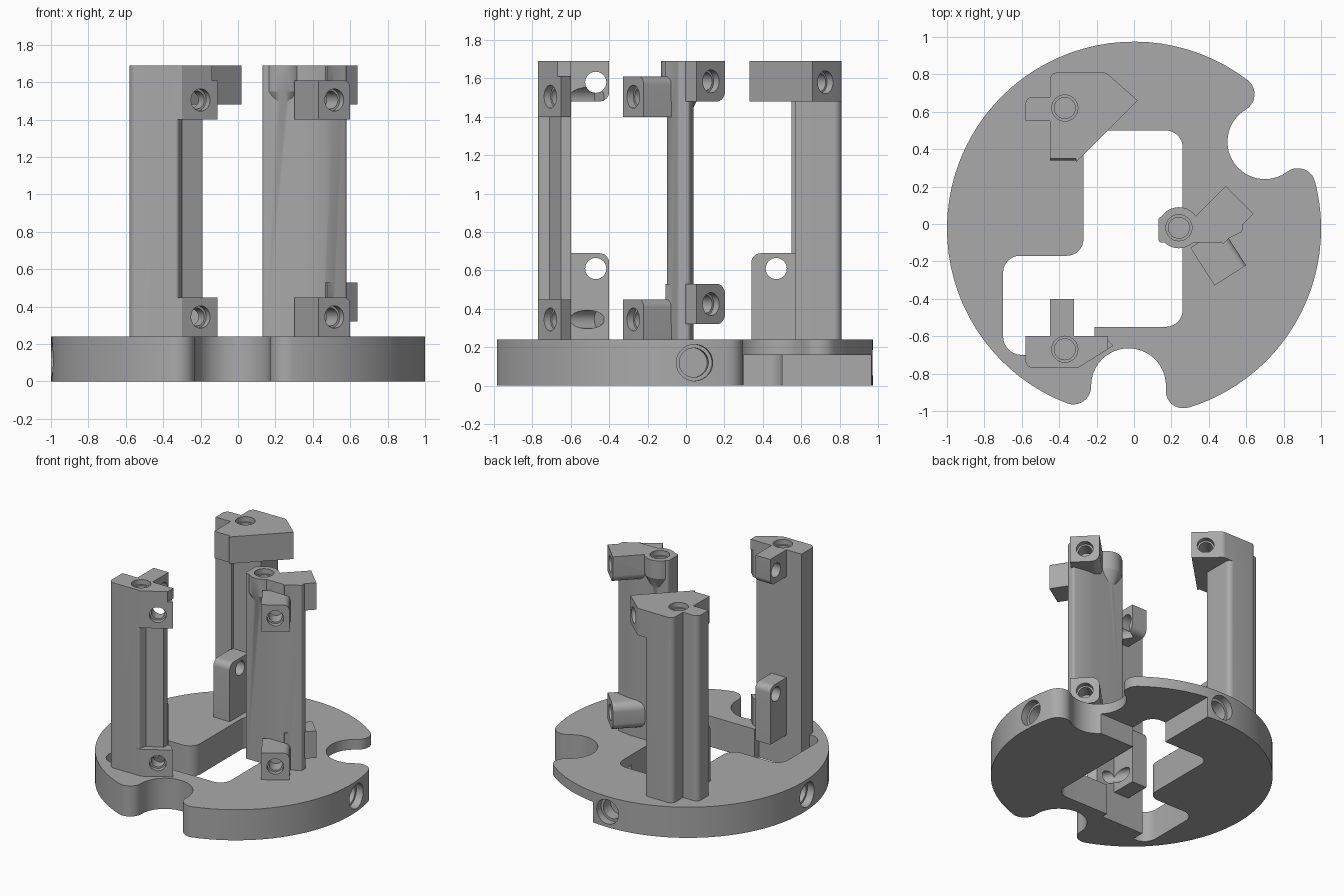
import bpy, bmesh
from math import pi, cos, sin, atan2, acos, radians, tan
from mathutils import Vector

cube = bpy.data.objects.get("Cube")
if cube:
    bpy.data.objects.remove(cube)

grey = bpy.data.materials.new("plain grey")
grey.use_nodes = True
grey.diffuse_color = (0.4, 0.4, 0.4, 1)
grey.node_tree.nodes["Principled BSDF"].inputs["Base Color"].default_value = (0.4, 0.4, 0.4, 1)

X, Y, Z = Vector((1, 0, 0)), Vector((0, 1, 0)), Vector((0, 0, 1))
FLOOR, TOP = 0.24, 1.69


def arc(c, r, a0, sweep, n):
    return [(c[0] + r * cos(a0 + sweep * i / n), c[1] + r * sin(a0 + sweep * i / n))
            for i in range(n + 1)]


def rounded(pts):
    """Polygon whose corners may carry a fillet radius as third value."""
    out = []
    for i, p in enumerate(pts):
        r = p[2] if len(p) > 2 else 0
        c = Vector(p[:2])
        if not r:
            out.append(tuple(c))
            continue
        a = (Vector(pts[i - 1][:2]) - c).normalized()
        b = (Vector(pts[(i + 1) % len(pts)][:2]) - c).normalized()
        half = a.angle(b) / 2
        m = c + (a + b).normalized() * r / sin(half)
        s, e = c + a * r / tan(half) - m, c + b * r / tan(half) - m
        a0 = atan2(s.y, s.x)
        sweep = (atan2(e.y, e.x) - a0 + pi) % (2 * pi) - pi
        out += arc(m, r, a0, sweep, 8)
    return out


def make(name, bm):
    bmesh.ops.recalc_face_normals(bm, faces=bm.faces)
    me = bpy.data.meshes.new(name)
    bm.to_mesh(me)
    bm.free()
    me.materials.append(grey)
    ob = bpy.data.objects.new(name, me)
    bpy.context.collection.objects.link(ob)
    return ob


def prism(name, pts, depth, origin=Vector(), u=X, v=Y):
    """Profile in the u, v plane, extruded along u x v."""
    bm = bmesh.new()
    face = bm.faces.new([bm.verts.new(origin + u * a + v * b) for a, b in pts])
    ext = bmesh.ops.extrude_face_region(bm, geom=[face])
    move = [g for g in ext["geom"] if isinstance(g, bmesh.types.BMVert)]
    bmesh.ops.translate(bm, verts=move, vec=u.cross(v) * depth)
    return make(name, bm)


def column(name, pts, z0=FLOOR, z1=TOP):
    return prism(name, rounded(pts), z1 - z0, Z * z0)


def frustum(name, start, axis, r0, r1, length):
    bm = bmesh.new()
    bmesh.ops.create_cone(bm, cap_ends=True, segments=32, radius1=r0, radius2=r1, depth=length)
    axis = Vector(axis).normalized()
    bm.transform(Z.rotation_difference(axis).to_matrix().to_4x4())
    bmesh.ops.translate(bm, verts=bm.verts, vec=Vector(start) + axis * length / 2)
    return make(name, bm)


def bolt_hole(at, inward, r=0.06, depth=0.15, step=0.04):
    """Counterbored cutter pair."""
    d = Vector(inward).normalized()
    start = Vector(at) - d * 0.03
    return [frustum("cutter", start, d, r, r, step + 0.03),
            frustum("cutter", start, d, r * 0.8, r * 0.8, depth + 0.03)]


def tab(center, normal, w, z0, z1, depth, low=0, high=0):
    """Lug with a flat face; low and high round its two corners on one side."""
    n = Vector((*normal, 0)).normalized()
    pts = [(-w / 2, z0, low), (w / 2, z0), (w / 2, z1), (-w / 2, z1, high)]
    return prism("lug", rounded(pts), depth, Vector((*center, 0)), Vector((n.y, -n.x, 0)), Z)


def combine(body, adds, cuts):
    for operation, tools in (("UNION", adds), ("DIFFERENCE", cuts)):
        for tool in tools:
            mod = body.modifiers.new("join", "BOOLEAN")
            mod.operation, mod.solver, mod.object = operation, "EXACT", tool
            bpy.context.view_layer.objects.active = body
            bpy.ops.object.modifier_apply(modifier=mod.name)
            bpy.data.objects.remove(tool)
    bpy.ops.object.select_all(action="DESELECT")
    body.select_set(True)
    bpy.context.view_layer.objects.active = body
    bpy.ops.object.shade_smooth_by_angle(angle=radians(30))


# Base plate: disc with two filleted round notches
C, NOTCH, FILLET, DIST = Vector((0, -0.025)), 0.2, 0.095, 0.84
reach = 1 - FILLET
delta = acos((DIST**2 + reach**2 - (NOTCH + FILLET)**2) / (2 * DIST * reach))
polar = lambda a, r: C + Vector((cos(a), sin(a))) * r
angles = [radians(33.6), radians(268)]
outline = []
for i, phi in enumerate(angles):
    n, f1, f2 = polar(phi, DIST), polar(phi - delta, reach), polar(phi + delta, reach)
    a1, a2 = atan2(*(n - f1).yx), atan2(*(n - f2).yx)
    outline += arc(f1, FILLET, phi - delta, (a1 - phi + delta) % (2 * pi), 10)
    outline += arc(n, NOTCH, a1 + pi, -((a1 - a2) % (2 * pi)), 20)[1:-1]
    outline += arc(f2, FILLET, a2, (phi + delta - a2) % (2 * pi), 10)
    span = (angles[1 - i] - phi) % (2 * pi) - 2 * delta
    outline += arc(C, 1, phi + delta, span, 48)[1:-1]
base = prism("base_plate", outline, FLOOR)

opening = column("cutter", [
    (-0.27, 0.5, 0.08), (-0.27, -0.17, 0.09), (-0.7, -0.17, 0.09), (-0.7, -0.7, 0.1),
    (-0.58, -0.7), (-0.58, -0.6), (-0.21, -0.6), (-0.21, -0.55),
    (0.26, -0.55, 0.09), (0.26, 0.5, 0.09)], -0.1, 0.4)
recess = column("cutter", [(0.13, 0.3), (1.1, 0.3), (1.1, 1.1), (0.13, 1.1)], -0.1, 0.16)
cuts = [opening, recess]
for deg in (4, 90, 183):
    a = radians(deg)
    p = polar(a, 1)
    cuts += bolt_hole((p.x, p.y, 0.12), (-cos(a), -sin(a), 0), 0.095, 0.15, 0.06)
combine(base, [], cuts)

# Rear post: column with side rib, overhanging head and a low bracket
rear = column("rear_post", [(-0.45, 0.57), (-0.2, 0.57), (-0.2, 0.81, 0.04), (-0.45, 0.81, 0.04)])
rib = column("rib", [(-0.58, 0.55), (-0.44, 0.55), (-0.44, 0.68), (-0.58, 0.68, 0.04)])
head = column("head", [(-0.45, 0.35), (-0.31, 0.35), (-0.31, 0.33), (0.02, 0.66),
                       (-0.15, 0.81, 0.04), (-0.45, 0.81, 0.04)], 1.48)
bracket = prism("bracket", rounded([(0.34, FLOOR), (0.61, FLOOR), (0.61, 0.69), (0.34, 0.69, 0.05)]),
                0.14, X * -0.45, Y, Z)
combine(rear, [rib, head, bracket],
        [frustum("cutter", (-0.6, 0.47, 0.61), X, 0.055, 0.055, 0.4)]
        + bolt_hole((-0.37, 0.62, TOP), -Z, 0.07)
        + bolt_hole((-0.055, 0.725, 1.58), (-0.66, -0.75, 0), 0.06, 0.17))

# Front post: column with two angled lugs and two inward pads
front = column("front_post", [(-0.58, -0.6), (-0.58, -0.77, 0.04), (-0.32, -0.77, 0.02),
                              (-0.3, -0.71), (-0.19, -0.65), (-0.19, -0.6)])
adds = [column("cap", [(-0.33, -0.6), (-0.33, -0.77), (-0.3, -0.77), (-0.14, -0.67),
                       (-0.14, -0.6)], 1.61)]
cuts = bolt_hole((-0.37, -0.67, TOP), -Z, 0.07)
for z in (FLOOR, 1.4):
    adds.append(column("lug", [(-0.34, -0.6), (-0.34, -0.77), (-0.3, -0.77),
                               (-0.11, -0.65), (-0.16, -0.6)], z, z + 0.21))
    cuts += bolt_hole((-0.2, -0.707, z + 0.105), (-0.53, 0.85, 0), 0.06, 0.3)
for z0, z1, low, high in ((FLOOR, 0.69, 0, 0.05), (1.48, TOP, 0.05, 0)):
    profile = [(-0.62, z0), (-0.4, z0, low), (-0.4, z1, high), (-0.62, z1)]
    adds.append(prism("pad", rounded(profile), 0.13, X * -0.45, Y, Z))
    hole_z = 0.61 if high else 1.58
    cuts.append(frustum("cutter", (-0.6, -0.47, hole_z), X, 0.055, 0.055, 0.4))
combine(front, adds, cuts)

# Side post: column with a cone-bottomed boss and two pairs of angled lugs
side = column("side_post", [(0.13, -0.1, 0.02), (0.46, -0.1), (0.58, -0.04, 0.02),
                            (0.58, 0.02, 0.02), (0.46, 0.04), (0.13, 0.04, 0.02)])
boss = Vector((0.24, -0.02, 1.55))
adds = [frustum("boss", boss, Z, 0.11, 0.11, TOP - boss.z),
        frustum("boss_cone", boss, -Z, 0.11, 0.05, 0.12)]
cuts = bolt_hole((boss.x, boss.y, TOP), -Z, 0.07)
for z in (FLOOR, 1.4):
    adds.append(tab((0.515, -0.275), (0.54, -0.84), 0.2, z, z + 0.21, 0.24, high=0.04))
    cuts += bolt_hole((0.515, -0.275, z + 0.105), (-0.54, 0.84, 0))
for z, high in ((0.32, 0.06), (1.48, 0)):
    adds.append(tab((0.565, 0.13), (1, 1), 0.21, z, z + 0.21, 0.23, 0.06, high))
    cuts += bolt_hole((0.565, 0.13, z + 0.105), (-1, -1, 0))
combine(side, adds, cuts)
